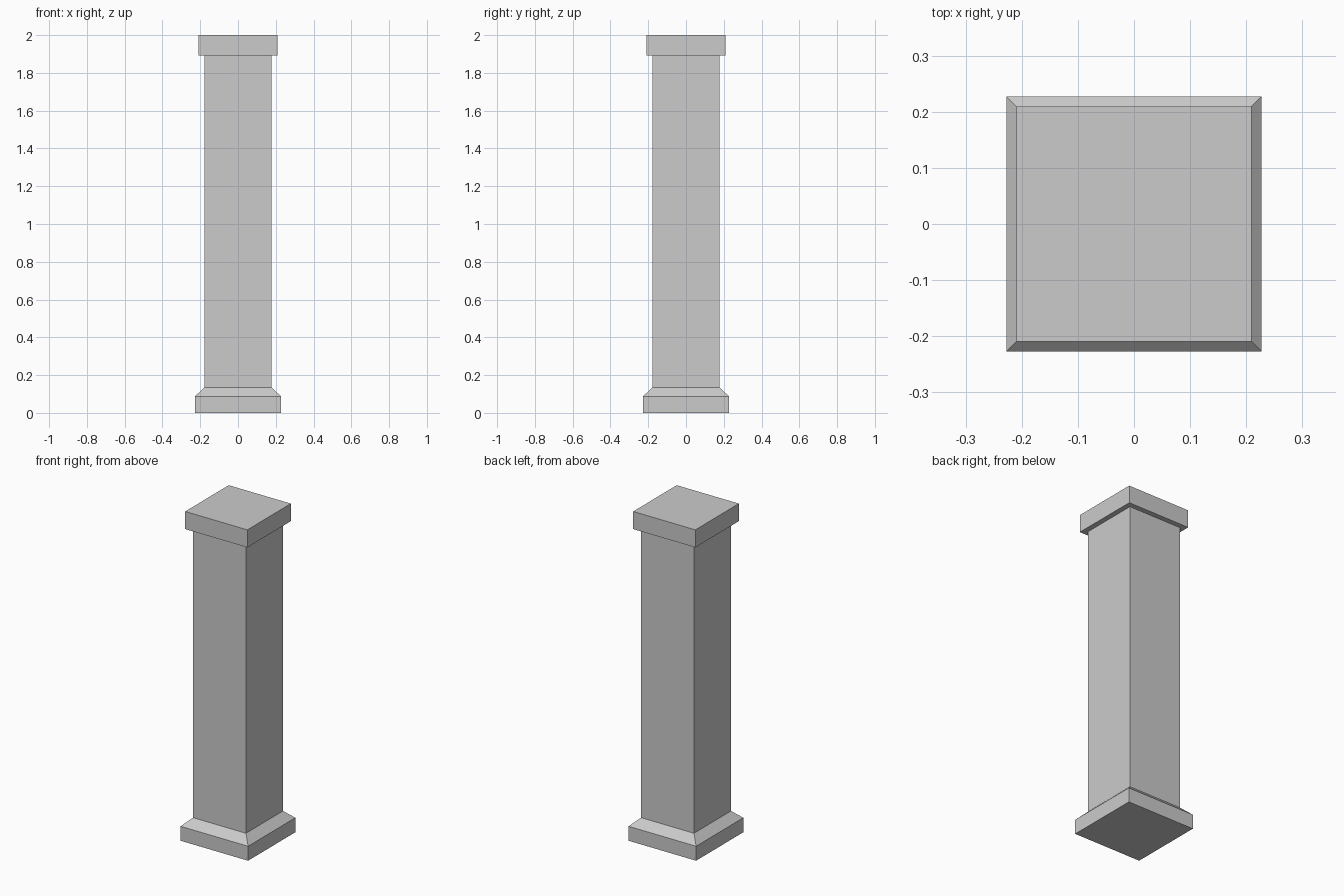
import bpy
import bmesh

if "Cube" in bpy.data.objects:
    bpy.data.objects.remove(bpy.data.objects["Cube"], do_unlink=True)

# Single stone colour
stone = bpy.data.materials.new("stone_grey")
stone.use_nodes = True
colour = (0.6, 0.6, 0.6, 1)
stone.diffuse_color = colour
stone.node_tree.nodes["Principled BSDF"].inputs["Base Color"].default_value = colour

BASE, SHAFT, CAP = 0.227, 0.178, 0.209   # half widths
PLINTH_TOP, SLOPE_TOP, CAP_BOTTOM, TOP = 0.088, 0.135, 1.893, 2.0

# Square sections (half width, height) from the floor to the top
sections = [(BASE, 0), (BASE, PLINTH_TOP), (SHAFT, SLOPE_TOP),
            (SHAFT, CAP_BOTTOM), (CAP, CAP_BOTTOM), (CAP, TOP)]


def square_ring(bm, half, z):
    corners = [(-1, -1), (1, -1), (1, 1), (-1, 1)]
    return [bm.verts.new((x * half, y * half, z)) for x, y in corners]


# Plinth, sloped moulding, shaft and cap as one closed shell
bm = bmesh.new()
rings = [square_ring(bm, half, z) for half, z in sections]
for low, high in zip(rings, rings[1:]):
    for i in range(4):
        j = (i + 1) % 4
        bm.faces.new((low[i], low[j], high[j], high[i]))
bm.faces.new(rings[0][::-1])
bm.faces.new(rings[-1])
bmesh.ops.recalc_face_normals(bm, faces=bm.faces)

mesh = bpy.data.meshes.new("square_column")
bm.to_mesh(mesh)
bm.free()
mesh.materials.append(stone)
column = bpy.data.objects.new("square_column", mesh)
bpy.context.collection.objects.link(column)
